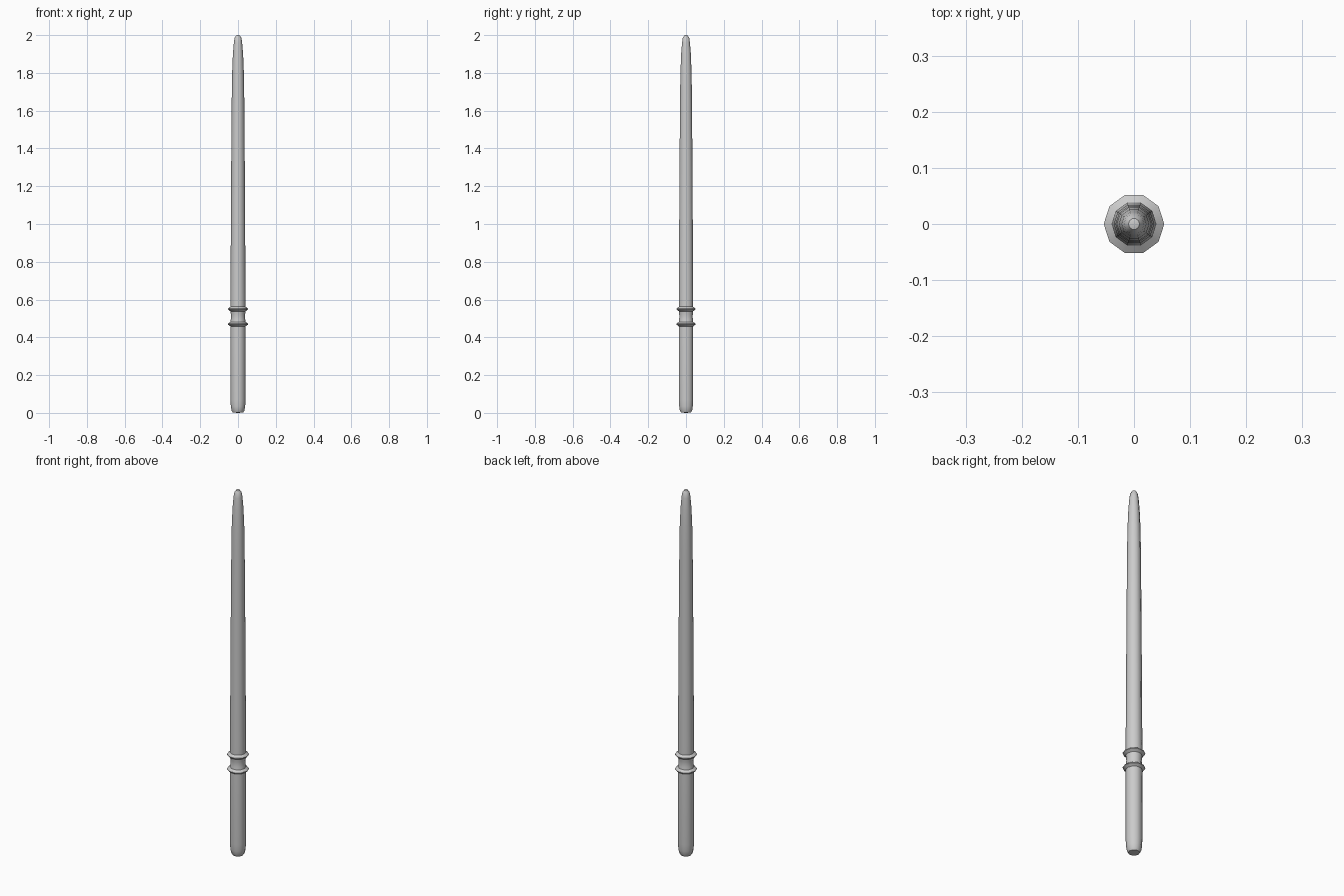
import bpy
import bmesh
from math import cos, sin, tau, radians

if "Cube" in bpy.data.objects:
    bpy.data.objects.remove(bpy.data.objects["Cube"])

SIDES = 10


def lathe(name, profile):
    """Spin (radius, z) points around z; zero radius closes an end to a point."""
    bm = bmesh.new()
    rings = []
    for r, z in profile:
        if r == 0:
            rings.append([bm.verts.new((0, 0, z))] * SIDES)
        else:
            rings.append([bm.verts.new((r * cos(tau * i / SIDES), r * sin(tau * i / SIDES), z))
                          for i in range(SIDES)])
    for a, b in zip(rings, rings[1:]):
        for i in range(SIDES):
            j = (i + 1) % SIDES
            corners = list(dict.fromkeys((a[i], a[j], b[j], b[i])))
            bm.faces.new(corners)
    mesh = bpy.data.meshes.new(name)
    bm.to_mesh(mesh)
    bm.free()
    obj = bpy.data.objects.new(name, mesh)
    bpy.context.collection.objects.link(obj)
    bpy.ops.object.select_all(action='DESELECT')
    obj.select_set(True)
    bpy.context.view_layer.objects.active = obj
    bpy.ops.object.shade_smooth_by_angle(angle=radians(40))
    return obj


# Grip with rounded butt
lathe("grip", [(0, 0), (0.028, 0.002), (0.034, 0.012), (0.038, 0.035),
               (0.04, 0.07), (0.04, 0.458)])

# Two raised collars
for name, z in (("lower_collar", 0.47), ("upper_collar", 0.55)):
    lathe(name, [(0.04, z - 0.012), (0.047, z - 0.007), (0.054, z - 0.002), (0.054, z + 0.002),
                 (0.047, z + 0.007), (0.04, z + 0.012)])

# Slightly waisted neck between the collars
lathe("neck", [(0.04, 0.482), (0.038, 0.496), (0.037, 0.51), (0.038, 0.524), (0.04, 0.538)])

# Long tapering shaft with rounded tip
lathe("shaft", [(0.04, 0.562), (0.04, 0.62), (0.038, 0.95), (0.036, 1.3), (0.033, 1.68),
                (0.031, 1.8), (0.027, 1.9), (0.022, 1.96), (0.018, 1.985),
                (0.01, 1.997), (0, 2.0)])
